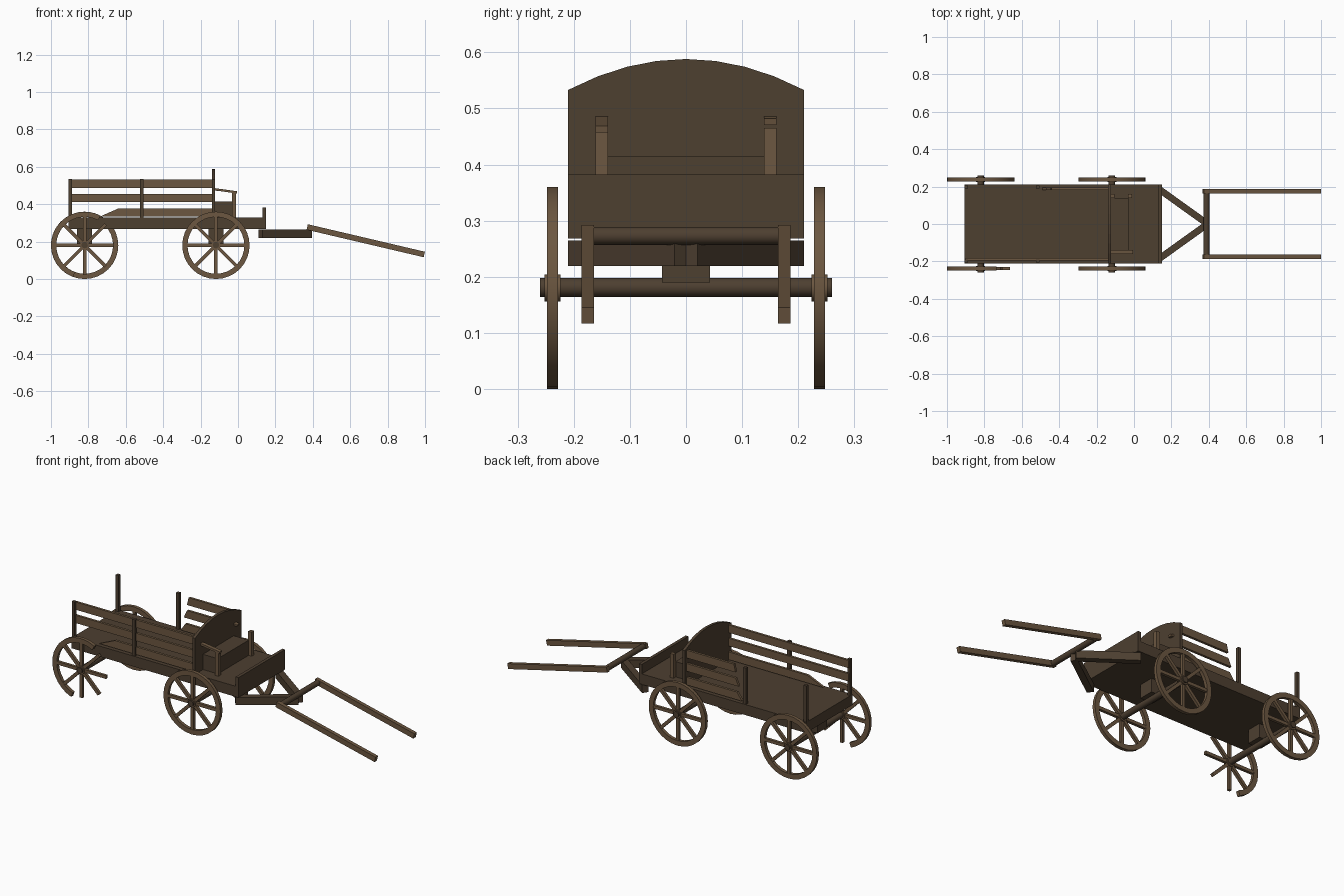
import bpy, bmesh, math
from mathutils import Vector, Matrix

old = bpy.data.objects.get("Cube")
if old:
    bpy.data.objects.remove(old, do_unlink=True)


def material(name, rgb):
    m = bpy.data.materials.new(name)
    m.use_nodes = True
    m.diffuse_color = (*rgb, 1)
    m.node_tree.nodes["Principled BSDF"].inputs["Base Color"].default_value = (*rgb, 1)
    return m


DARK = material("dark weathered wood", (0.075, 0.05, 0.03))
LIGHT = material("light brown wood", (0.15, 0.095, 0.052))


def finish(name, bm, mat):
    bmesh.ops.recalc_face_normals(bm, faces=bm.faces)
    me = bpy.data.meshes.new(name)
    bm.to_mesh(me)
    bm.free()
    me.materials.append(mat)
    ob = bpy.data.objects.new(name, me)
    bpy.context.collection.objects.link(ob)
    return ob


def add_beam(bm, p, q, w, h):
    """Rectangular bar from p to q, w wide sideways and h deep."""
    p, q = Vector(p), Vector(q)
    d = (q - p).normalized()
    up = Vector((0, 0, 1)) if abs(d.z) < 0.99 else Vector((1, 0, 0))
    side = up.cross(d).normalized()
    rot = Matrix((d, side, d.cross(side))).transposed().to_4x4()
    size = Matrix.Diagonal(((q - p).length, w, h, 1))
    bmesh.ops.create_cube(bm, size=1, matrix=Matrix.Translation((p + q) / 2) @ rot @ size)


def beam(name, p, q, w, h, mat):
    bm = bmesh.new()
    add_beam(bm, p, q, w, h)
    return finish(name, bm, mat)


def box(name, x, y, z, mat):
    ym, zm = sum(y) / 2, sum(z) / 2
    return beam(name, (x[0], ym, zm), (x[1], ym, zm), y[1] - y[0], z[1] - z[0], mat)


def prism(name, outline, offset, mat):
    """Extrude a flat outline by an offset."""
    bm = bmesh.new()
    face = bm.faces.new([bm.verts.new(p) for p in outline])
    ext = bmesh.ops.extrude_face_region(bm, geom=[face])
    bmesh.ops.translate(bm, vec=offset, verts=[v for v in ext["geom"] if isinstance(v, bmesh.types.BMVert)])
    return finish(name, bm, mat)


def rod_y(bm, x, z, r, y0, y1, sides=16):
    m = Matrix.Translation((x, (y0 + y1) / 2, z)) @ Matrix.Rotation(math.pi / 2, 4, "X")
    bmesh.ops.create_cone(bm, cap_ends=True, segments=sides, radius1=r, radius2=r, depth=y1 - y0, matrix=m)


def rod(name, x, z, r, y0, y1, mat):
    bm = bmesh.new()
    rod_y(bm, x, z, r, y0, y1)
    ob = finish(name, bm, mat)
    smooth(ob)


def smooth(ob):
    bpy.ops.object.select_all(action="DESELECT")
    ob.select_set(True)
    bpy.context.view_layer.objects.active = ob
    bpy.ops.object.shade_smooth_by_angle(angle=math.radians(35))


def wheel(name, x, y, start=0, end=360):
    """Spoked wheel; the rim spans start to end degrees."""
    bm = bmesh.new()
    z, outer, inner, half = 0.18, 0.18, 0.152, 0.0095
    closed = end - start == 360
    n = round((end - start) / 11.25)
    rings = []
    for i in range(n if closed else n + 1):
        a = math.radians(start + (end - start) * i / n)
        rings.append([bm.verts.new((x + r * math.cos(a), y + s * half, z + r * math.sin(a)))
                      for r, s in ((outer, -1), (outer, 1), (inner, 1), (inner, -1))])
    for i in range(n):
        a, b = rings[i], rings[(i + 1) % len(rings)]
        for k in range(4):
            bm.faces.new((a[k], a[(k + 1) % 4], b[(k + 1) % 4], b[k]))
    if not closed:
        bm.faces.new(rings[0])
        bm.faces.new(rings[-1])
    for i in range(8):
        a = math.radians(45 * i)
        d = Vector((math.cos(a), 0, math.sin(a)))
        c = Vector((x, y, z))
        add_beam(bm, c, c + d * 0.158, 0.016, 0.018)
    rod_y(bm, x, z, 0.024, y - 0.014, y + 0.014)
    smooth(finish(name, bm, LIGHT))


SIDES = (("left", 1), ("right", -1))

# Running gear; the rear right rim is broken away
for end, x in (("rear", -0.82), ("front", -0.118)):
    rod(end + "_axle", x, 0.181, 0.017, -0.26, 0.26, DARK)
    box(end + "_axle_block", (x - 0.04, x + 0.04), (-0.043, 0.043), (0.19, 0.27), DARK)
    for side, s in SIDES:
        broken = end == "rear" and s < 0
        wheel(f"{end}_{side}_wheel", x, s * 0.238, *((62, 250) if broken else (0, 360)))

# Bed and footboard
box("bed", (-0.905, 0.15), (-0.21, 0.21), (0.268, 0.328), DARK)
box("footboard", (0.132, 0.15), (-0.21, 0.21), (0.328, 0.382), DARK)

# Arched headboard
arch = [(-0.14, 0.21 * t / 4, 0.588 - 0.055 * (t / 4) ** 2) for t in range(-4, 5)]
prism("headboard", [(-0.14, -0.21, 0.32)] + arch + [(-0.14, 0.21, 0.32)], (0.016, 0, 0), DARK)

# Rack posts
for side, s in SIDES:
    for end, x in (("rear", -0.896), ("middle", -0.515)):
        beam(f"{end}_{side}_post", (x, s * 0.198, 0.3), (x, s * 0.198, 0.535), 0.018, 0.018, DARK)

# Rack slats: the left ones are snapped off, the lowest right one is splintered
for i, z in enumerate((0.333, 0.411, 0.487)):
    h = 0.044
    for side, s in SIDES:
        low, high = (-0.49 + 0.02 * i, -0.46 + 0.01 * i) if s > 0 else (-0.9, -0.9)
        if s < 0 and i == 0:
            low, high = -0.74, -0.64
        y = s * 0.182
        prism(f"{side}_slat_{i + 1}",
              [(low, y, z), (-0.135, y, z), (-0.135, y, z + h), (high, y, z + h)],
              (0, 0.014 * s, 0), LIGHT)

# Seat, arm posts and arm rail; the left rail is only a stub
box("seat", (-0.125, -0.03), (-0.139, 0.139), (0.325, 0.415), DARK)
for side, s in SIDES:
    y = s * 0.15
    beam(side + "_arm_post", (-0.022, y, 0.325), (-0.022, y, 0.465), 0.022, 0.022, LIGHT)
    tip = (-0.005, y, 0.463) if s < 0 else (-0.105, y, 0.476)
    beam(side + "_arm_rail", (-0.126, y, 0.48), tip, 0.022, 0.012, LIGHT)

# Draw frame, crossbar and shafts
for side, s in SIDES:
    beam(side + "_draw_beam", (0.12, s * 0.196, 0.242), (0.385, s * 0.006, 0.242), 0.036, 0.045, DARK)
    beam(side + "_shaft", (0.37, s * 0.175, 0.278), (0.996, s * 0.175, 0.131), 0.022, 0.03, LIGHT)
rod("shaft_crossbar", 0.387, 0.273, 0.016, -0.17, 0.17, DARK)
